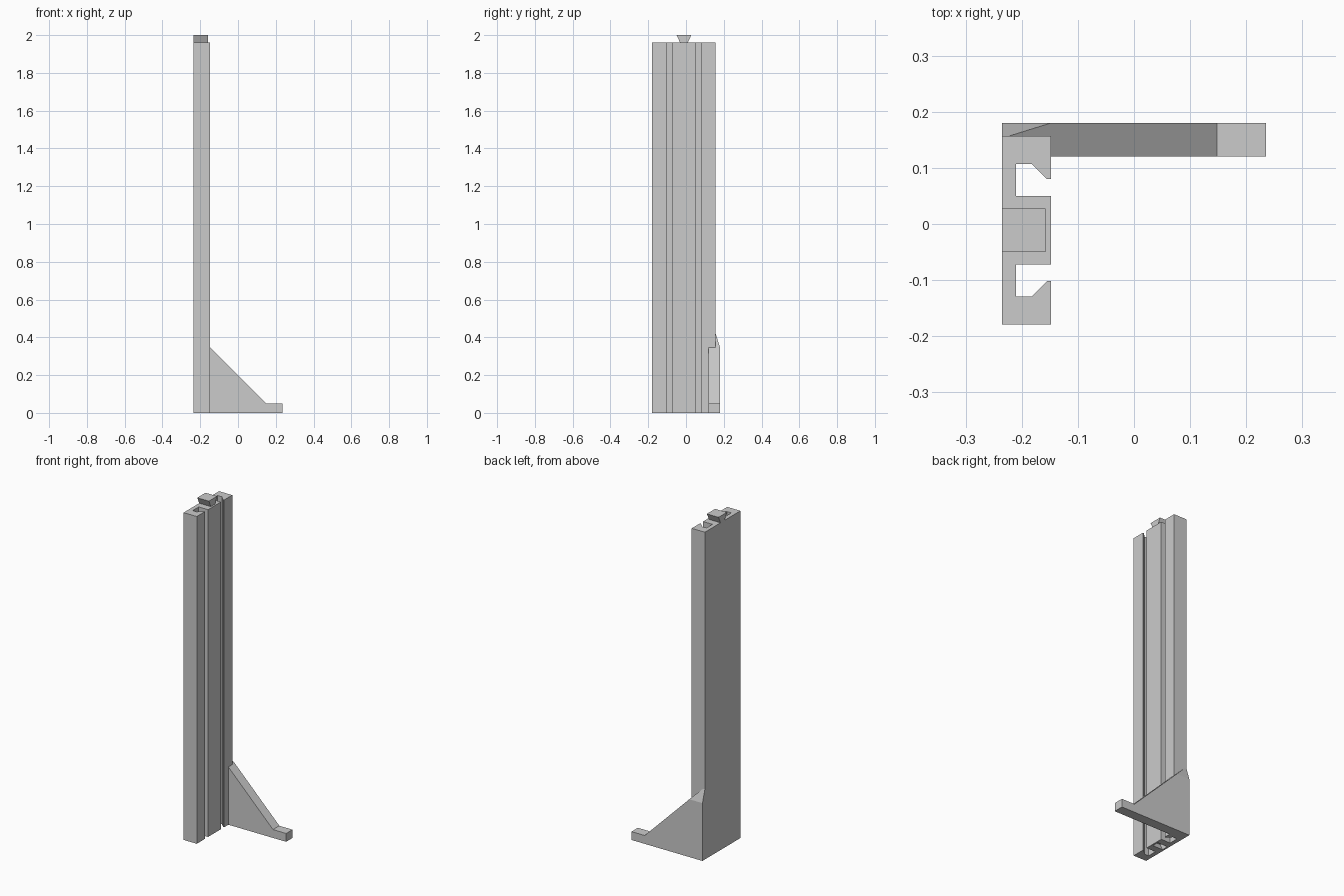
import bpy, bmesh
from mathutils import Vector

cube = bpy.data.objects.get("Cube")
if cube:
    bpy.data.objects.remove(cube, do_unlink=True)

grey = bpy.data.materials.new("plain_grey")
grey.use_nodes = True
colour = (0.6, 0.6, 0.6, 1)
grey.diffuse_color = colour
grey.node_tree.nodes["Principled BSDF"].inputs["Base Color"].default_value = colour

BACK, FACE = -0.235, -0.148     # column depth along x
MID = -0.011                    # column centre along y
HALF = 0.168                    # half the column width
TOP = 1.96


def prism(name, points, start, sweep):
    """Extrude a closed 3D outline along a vector."""
    bm = bmesh.new()
    face = bm.faces.new([bm.verts.new(Vector(p) + Vector(start)) for p in points])
    moved = bmesh.ops.extrude_face_region(bm, geom=[face])["geom"]
    bmesh.ops.translate(bm, vec=sweep,
                        verts=[v for v in moved if isinstance(v, bmesh.types.BMVert)])
    bmesh.ops.recalc_face_normals(bm, faces=bm.faces)
    mesh = bpy.data.meshes.new(name)
    bm.to_mesh(mesh)
    bm.free()
    mesh.materials.append(grey)
    obj = bpy.data.objects.new(name, mesh)
    bpy.context.collection.objects.link(obj)
    return obj


def dovetail(name, x0, x1, z):
    """Wedge that widens upwards, running along x."""
    ends = [(0, -0.02, 0), (0, 0.02, 0), (0, 0.039, 0.04), (0, -0.039, 0.04)]
    return prism(name, ends, (x0, MID, z), (x1 - x0, 0, 0))


# Column: mirrored half profile with an undercut slot on each side
half = [(FACE, 0.061), (-0.21, 0.061), (-0.21, 0.118), (-0.182, 0.118),
        (-0.155, 0.091), (FACE, 0.091), (FACE, HALF), (BACK, HALF)]
profile = half + [(x, -y) for x, y in reversed(half)]
column = prism("column", [(x, y, 0) for x, y in profile], (0, MID, 0), (0, 0, TOP))

# Dovetail key on top and matching pocket underneath
dovetail("top_key", BACK, -0.158, TOP)
cutter = dovetail("pocket_cutter", -0.225, -0.158, 0)
cutter.hide_render = True
cutter.hide_set(True)
cut = column.modifiers.new("pocket", "BOOLEAN")
cut.operation = "DIFFERENCE"
cut.solver = "EXACT"
cut.object = cutter

# Foot bracket with sloped brace and flat toe
brace = [(FACE, 0), (0.235, 0), (0.235, 0.05), (0.148, 0.05), (FACE, 0.346)]
prism("foot_bracket", [(x, 0, z) for x, z in brace], (0, 0.12, 0), (0, 0.06, 0))

# Back plate, chamfered to blend into the column side
plate_side = [(BACK, 0), (FACE, 0), (FACE, 0.346), (-0.222, 0.42), (BACK, 0.42)]
plate = prism("side_plate", [(x, 0, z) for x, z in plate_side],
              (0, MID + HALF, 0), (0, 0.023, 0))
bm = bmesh.new()
bm.from_mesh(plate.data)
cut_plane = bmesh.ops.bisect_plane(
    bm, geom=bm.verts[:] + bm.edges[:] + bm.faces[:], dist=0.0001,
    plane_co=(0, 0.18, 0.346), plane_no=(0, 0.074, 0.023), clear_outer=True)
bmesh.ops.holes_fill(bm, edges=[e for e in bm.edges if e.is_boundary])
bmesh.ops.recalc_face_normals(bm, faces=bm.faces)
bm.to_mesh(plate.data)
bm.free()
